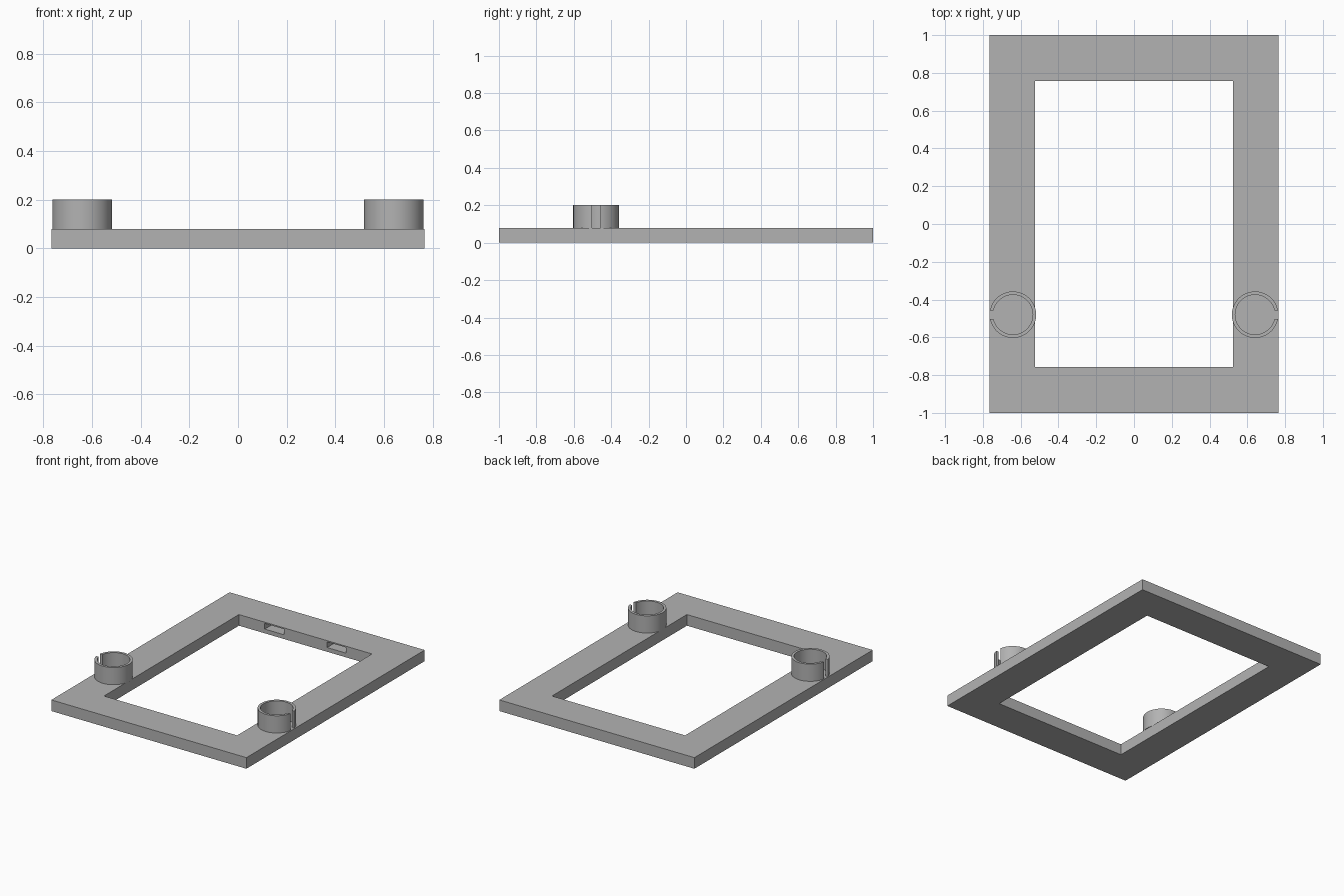
import bpy, bmesh, math

cube = bpy.data.objects.get("Cube")
if cube:
    bpy.data.objects.remove(cube, do_unlink=True)

HALF_X, HALF_Y, TOP = 0.766, 1.0, 0.079
RIM = 0.243
RING_X, RING_Y, RING_TOP = 0.641, -0.48, 0.201
R_OUT, R_IN, SLIT = 0.123, 0.105, 0.044

grey = bpy.data.materials.new("plain grey")
grey.use_nodes = True
GREY = (0.45, 0.45, 0.45, 1)
grey.diffuse_color = GREY
grey.node_tree.nodes["Principled BSDF"].inputs["Base Color"].default_value = GREY


def finish(name, bm):
    mesh = bpy.data.meshes.new(name)
    bmesh.ops.recalc_face_normals(bm, faces=bm.faces[:])
    bm.to_mesh(mesh)
    bm.free()
    mesh.materials.append(grey)
    obj = bpy.data.objects.new(name, mesh)
    bpy.context.collection.objects.link(obj)
    return obj


def box(name, low, high):
    bm = bmesh.new()
    bmesh.ops.create_cube(bm, size=1)
    for v in bm.verts:
        v.co = [(a + b) / 2 + c * (b - a) for a, b, c in zip(low, high, v.co)]
    return finish(name, bm)


def cut(target, cutter):
    mod = target.modifiers.new(cutter.name, "BOOLEAN")
    mod.operation = "DIFFERENCE"
    mod.solver = "EXACT"
    mod.object = cutter
    cutter.hide_render = True
    cutter.hide_set(True)
    cutter.display_type = "WIRE"


def bake(obj):
    # Apply the cuts, then drop their helpers
    bpy.context.view_layer.update()
    result = obj.evaluated_get(bpy.context.evaluated_depsgraph_get())
    mesh = bpy.data.meshes.new_from_object(result)
    helpers = [m.object for m in obj.modifiers]
    obj.modifiers.clear()
    obj.data = mesh
    for helper in helpers:
        bpy.data.objects.remove(helper, do_unlink=True)


# Flat rectangular frame with an open middle
frame = box("frame", (-HALF_X, -HALF_Y, 0), (HALF_X, HALF_Y, TOP))
in_x, in_y = HALF_X - RIM, HALF_Y - RIM
cut(frame, box("opening_cutter", (-in_x, -in_y, -1), (in_x, in_y, 1)))

# Two shallow pockets in the inner wall of the back rail
for side in (-1, 1):
    x = side * 0.245
    cut(frame, box("pocket_cutter", (x - 0.075, in_y - 0.05, 0.03),
                   (x + 0.075, in_y + 0.08, 0.07)))
bake(frame)


# Split ring with its parallel-sided slit facing outward
def split_ring(name, side):
    bm = bmesh.new()
    steps = 64
    profile = []
    for radius in (R_OUT, R_IN):
        start = math.asin(SLIT / 2 / radius)
        span = 2 * math.pi - 2 * start
        profile.append([(RING_X + radius * math.cos(start + span * i / steps),
                         RING_Y + radius * math.sin(start + span * i / steps))
                        for i in range(steps + 1)])
    rows = [[bm.verts.new((side * x, y, z)) for x, y in profile[k]]
            for k, z in ((0, TOP), (0, RING_TOP), (1, RING_TOP), (1, TOP))]
    for k in range(4):
        a, b = rows[k], rows[(k + 1) % 4]
        for i in range(steps):
            bm.faces.new((a[i], a[i + 1], b[i + 1], b[i]))
    for end in (0, -1):
        bm.faces.new([row[end] for row in rows])
    ring = finish(name, bm)
    bpy.ops.object.select_all(action="DESELECT")
    ring.select_set(True)
    bpy.context.view_layer.objects.active = ring
    bpy.ops.object.shade_smooth_by_angle(angle=math.radians(30))


split_ring("left_split_ring", 1)
split_ring("right_split_ring", -1)
